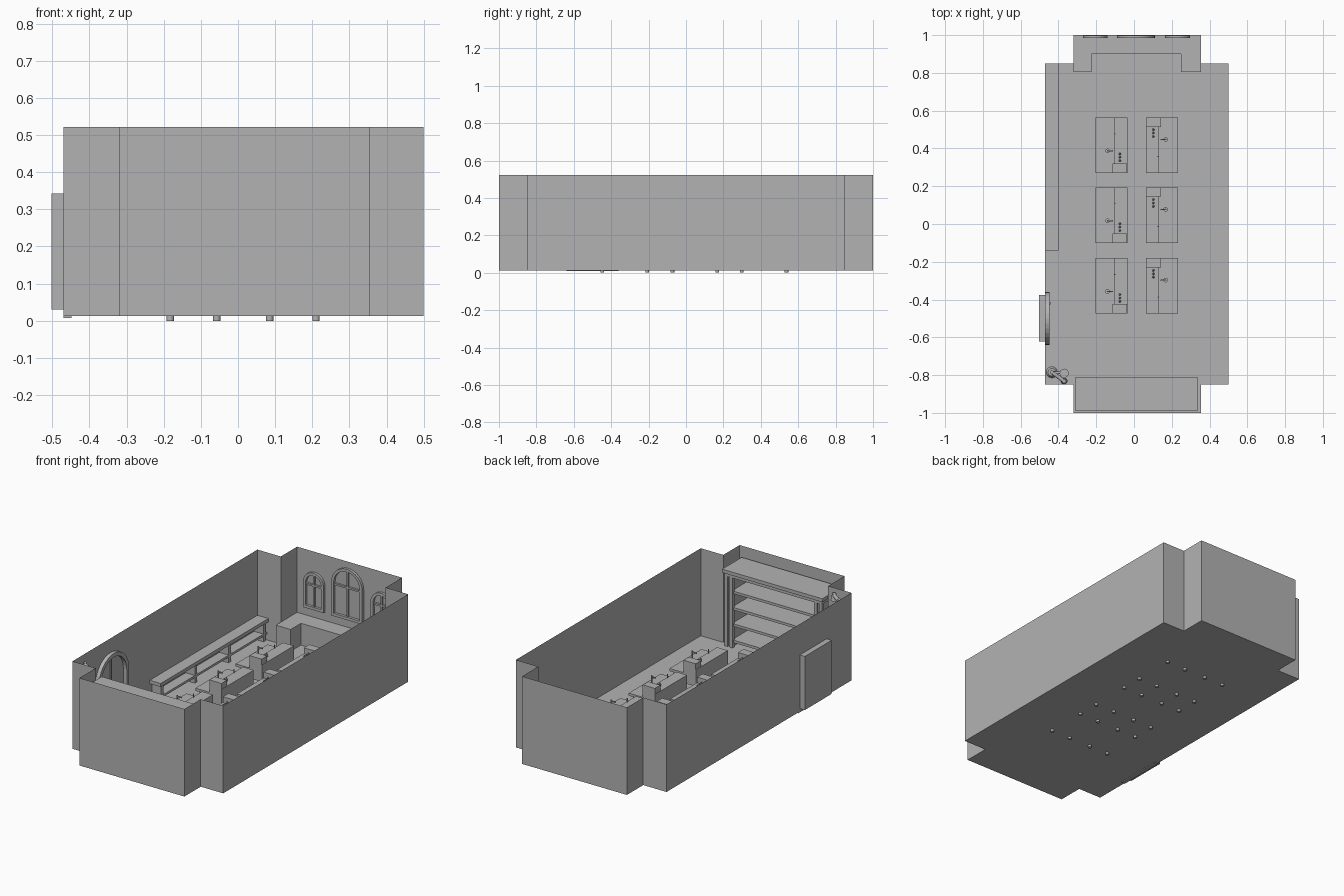
import bpy, bmesh, math
from mathutils import Vector, Matrix

cube = bpy.data.objects.get("Cube")
if cube:
    bpy.data.objects.remove(cube, do_unlink=True)

GREY = (0.45, 0.45, 0.45, 1)
mat = bpy.data.materials.new("plain grey")
mat.use_nodes = True
mat.diffuse_color = GREY
mat.node_tree.nodes["Principled BSDF"].inputs["Base Color"].default_value = GREY

FLOOR, TOP = 0.013, 0.522


def finish(name, bm):
    bmesh.ops.recalc_face_normals(bm, faces=bm.faces)
    mesh = bpy.data.meshes.new(name)
    bm.to_mesh(mesh)
    bm.free()
    mesh.materials.append(mat)
    ob = bpy.data.objects.new(name, mesh)
    bpy.context.collection.objects.link(ob)
    return ob


def box(name, xs, ys, zs):
    bm = bmesh.new()
    bmesh.ops.create_cube(bm, size=1)
    lo, hi = (Vector(p) for p in zip(xs, ys, zs))
    for v in bm.verts:
        v.co = Vector((lo[i] + hi[i]) / 2 + v.co[i] * (hi[i] - lo[i]) for i in range(3))
    return finish(name, bm)


def rod(name, a, b, r, r2=None, sides=12):
    a, b = Vector(a), Vector(b)
    bm = bmesh.new()
    turn = (b - a).to_track_quat('Z', 'Y').to_matrix().to_4x4()
    bmesh.ops.create_cone(bm, cap_ends=True, segments=sides, radius1=r,
                          radius2=r if r2 is None else r2, depth=(b - a).length,
                          matrix=Matrix.Translation((a + b) / 2) @ turn)
    ob = finish(name, bm)
    ob.data.shade_smooth()
    ob.data.set_sharp_from_angle(angle=math.radians(40))
    return ob


def prism(name, outline, z0, z1):
    bm = bmesh.new()
    face = bm.faces.new([bm.verts.new((x, y, z0)) for x, y in outline])
    up = bmesh.ops.extrude_face_region(bm, geom=[face], use_keep_orig=True)
    for v in up["geom"]:
        if isinstance(v, bmesh.types.BMVert):
            v.co.z = z1
    return bm


def arch_outline(half, z0, top, n=16):
    spring = top - half
    arc = [(half * math.cos(math.pi * i / n), spring + half * math.sin(math.pi * i / n))
           for i in range(n + 1)]
    return [(-half, z0), (half, z0)] + arc


def arch_frame(name, half, z0, top, bar, depth, place):
    # place maps (across, height, depth) to a point in the room
    bm = bmesh.new()
    outer = arch_outline(half, z0, top)
    inner = arch_outline(half - bar, z0 + bar, top - bar)
    rings = [[bm.verts.new(place(u, z, d)) for u, z in ring]
             for ring, d in ((outer, 0), (outer, depth), (inner, depth), (inner, 0))]
    n = len(outer)
    for k in range(4):
        a, b = rings[k], rings[(k + 1) % 4]
        for i in range(n):
            j = (i + 1) % n
            bm.faces.new((a[i], a[j], b[j], b[i]))
    return finish(name, bm)


# Room shell: thin floor and walls, open at the top
plan = [(-0.32, -1), (0.355, -1), (0.355, -0.85), (0.5, -0.85), (0.5, 0.85), (0.355, 0.85),
        (0.355, 1), (-0.32, 1), (-0.32, 0.85), (-0.47, 0.85), (-0.47, -0.85), (-0.32, -0.85)]
shell = prism("room_shell", plan, FLOOR, TOP)
lid = [f for f in shell.faces if all(v.co.z > 0.4 for v in f.verts)]
bmesh.ops.delete(shell, geom=lid, context='FACES_ONLY')
finish("room_shell", shell)

# U-shaped window seat in the back alcove
seat = [(-0.32, 0.805), (-0.225, 0.805), (-0.225, 0.9), (0.25, 0.9),
        (0.25, 0.805), (0.355, 0.805), (0.355, 1), (-0.32, 1)]
finish("window_seat", prism("window_seat", seat, FLOOR, 0.14))

# Three arched windows on the back wall
for label, cx, half, top in (("right", -0.205, 0.066, 0.405),
                             ("middle", 0.01, 0.1, 0.485),
                             ("left", 0.23, 0.066, 0.405)):
    arch_frame("window_frame_" + label, half, 0.19, top, 0.016, 0.015,
               lambda u, z, d: (cx + u, 0.999 - d, z))
    box("window_mullion_" + label, (cx - 0.005, cx + 0.005), (0.988, 0.999), (0.2, top - 0.01))
    mid = top - half - 0.01
    box("window_bar_" + label, (cx - half + 0.01, cx + half - 0.01), (0.988, 0.999),
        (mid - 0.005, mid + 0.005))

# Bookcase in the front alcove
L, R, BACK, FRONT = -0.31, 0.335, -0.99, -0.81
box("bookcase_top", (L, R), (BACK, FRONT), (0.44, 0.46))
box("bookcase_frieze", (L + 0.01, R - 0.01), (BACK, FRONT - 0.01), (0.42, 0.44))
box("bookcase_back", (L + 0.01, R - 0.01), (BACK, BACK + 0.01), (FLOOR, 0.44))
for side, x in (("right", L + 0.01), ("left", R - 0.06)):
    box("bookcase_side_" + side, (x + 0.01, x + 0.04), (BACK, FRONT - 0.02), (FLOOR, 0.42))
    for k in (0, 0.032):
        box("bookcase_pilaster_" + side, (x + k, x + k + 0.018), (FRONT - 0.03, FRONT - 0.01),
            (FLOOR, 0.42))
for i in range(4):
    z = 0.04 + i * 0.095
    box("bookcase_shelf", (L + 0.04, R - 0.04), (BACK, FRONT - 0.02), (z, z + 0.015))

# Long counter on the right wall
box("counter_top", (-0.47, -0.4), (-0.14, 0.85), (0.12, 0.14))
box("counter_shelf", (-0.47, -0.41), (-0.12, 0.85), (0.045, 0.058))
for y in (-0.12, 0.19, 0.5, 0.82):
    box("counter_support", (-0.47, -0.41), (y, y + 0.02), (FLOOR, 0.12))

# Door recess outside, arched frame and leaf inside
DOOR = -0.5
box("door_recess", (-0.502, -0.47), (-0.622, -0.375), (0.03, 0.342))
arch_frame("door_frame", 0.14, 0.008, 0.44, 0.022, 0.022,
           lambda u, z, d: (-0.47 + d, DOOR + u, z))
box("door_middle_strip", (-0.47, -0.463), (DOOR - 0.004, DOOR + 0.004), (0.02, 0.42))
rod("door_handle", (-0.47, -0.42, 0.17), (-0.443, -0.42, 0.17), 0.007)

# Pipe stand with a bowl in the front right corner
rod("stand_foot", (-0.435, -0.785, FLOOR), (-0.435, -0.785, 0.03), 0.03, 0.02, 16)
rod("stand_pole", (-0.435, -0.785, FLOOR), (-0.435, -0.785, 0.5), 0.01)
rod("stand_arm", (-0.435, -0.785, 0.49), (-0.37, -0.832, 0.49), 0.01)
rod("stand_head", (-0.37, -0.832, 0.5), (-0.37, -0.832, 0.46), 0.01, 0.018)
rod("stand_bowl", (-0.37, -0.79, 0.2), (-0.37, -0.79, 0.23), 0.012, 0.024, 16)
rod("stand_bowl_arm", (-0.435, -0.785, 0.21), (-0.37, -0.79, 0.21), 0.007)


# Work tables: the left column is the right one turned half round
def work_table(cx, cy, s):
    def span(c, a, b):
        return tuple(sorted((c + s * a, c + s * b)))

    def part(name, u, v, z):
        box(name, span(cx, *u), span(cy, *v), z)

    def post(name, u, v, z, r, r2=None):
        x, y = cx + s * u, cy + s * v
        rod(name, (x, y, z[0]), (x, y, z[1]), r, r2)

    part("table_top", (-0.085, 0.085), (-0.147, 0.147), (0.135, 0.15))
    part("table_apron", (-0.07, 0.07), (-0.13, 0.13), (0.115, 0.135))
    part("table_cabinet", (0.015, 0.085), (-0.147, 0.147), (0.09, 0.188))
    part("table_box", (0.005, 0.083), (-0.147, -0.097), (0.15, 0.222))
    for u in (-0.0625, 0.0625):
        for v in (-0.12, 0.12):
            post("table_leg", u, v, (0, 0.135), 0.01)
    for v in (-0.082, -0.064, -0.046):
        post("bottle", 0.045, v, (0.188, 0.208), 0.006, 0.003)
    post("burner_base", -0.02, -0.03, (0.15, 0.16), 0.012)
    post("burner_tube", -0.02, -0.03, (0.16, 0.225), 0.004)
    part("burner_arm", (-0.022, 0.008), (-0.033, -0.027), (0.215, 0.221))
    post("rod_stand", 0.02, 0.06, (0.188, 0.21), 0.003)


for cy in (0.4175, 0.0475, -0.3275):
    work_table(-0.12, cy, 1)
    work_table(0.1475, cy, -1)
